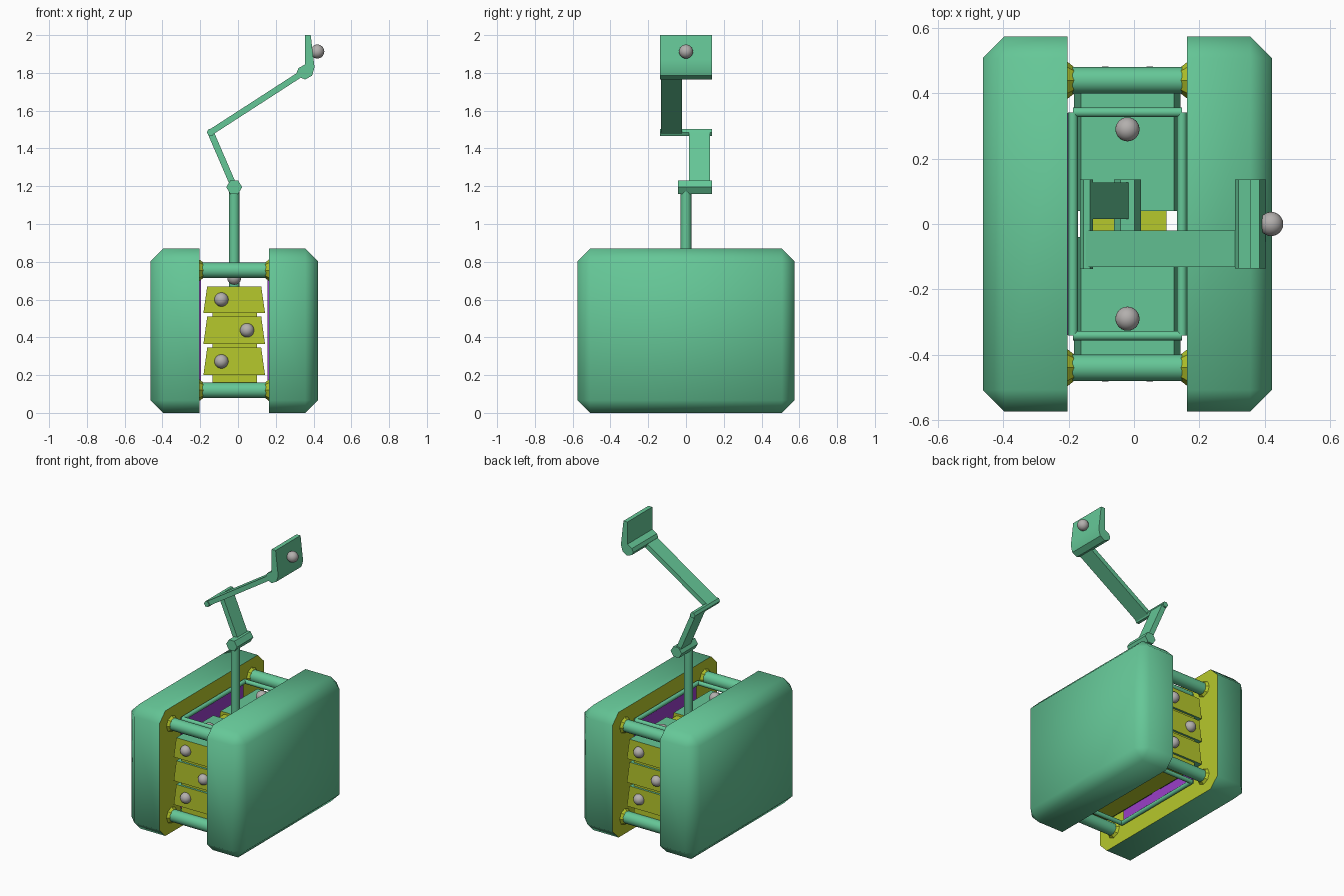
import bpy, bmesh, math
from mathutils import Vector, Matrix

if "Cube" in bpy.data.objects:
    bpy.data.objects.remove(bpy.data.objects["Cube"])

def mat(name, c):
    m = bpy.data.materials.new(name)
    m.diffuse_color = (*c, 1)
    m.use_nodes = True
    m.node_tree.nodes["Principled BSDF"].inputs["Base Color"].default_value = m.diffuse_color
    return m

GREEN = mat("green", (0.13, 0.57, 0.31))
YELLOW = mat("lime yellow", (0.47, 0.58, 0.025))
PURPLE = mat("purple", (0.32, 0.05, 0.58))
GREY = mat("grey", (0.45, 0.43, 0.42))
C = -0.02  # middle of the body in x

def finish(name, bm, mats, rule=None, angle=35):
    bmesh.ops.recalc_face_normals(bm, faces=bm.faces)
    bm.normal_update()
    if rule:
        for f in bm.faces:
            f.material_index = 1 if rule(f) else 0
    me = bpy.data.meshes.new(name)
    bm.to_mesh(me)
    bm.free()
    for m in mats:
        me.materials.append(m)
    ob = bpy.data.objects.new(name, me)
    bpy.context.collection.objects.link(ob)
    bpy.ops.object.select_all(action='DESELECT')
    ob.select_set(True)
    bpy.context.view_layer.objects.active = ob
    bpy.ops.object.shade_smooth_by_angle(angle=math.radians(angle))
    return ob

def box_bm(x0, x1, y0, y1, z0, z1):
    bm = bmesh.new()
    bmesh.ops.create_cube(bm, size=1)
    for v in bm.verts:
        v.co = Vector(((x0, x1)[v.co.x > 0], (y0, y1)[v.co.y > 0], (z0, z1)[v.co.z > 0]))
    return bm

def prism(name, pts, y0, y1, mats, rule=None, angle=35):
    """Front (x, z) outline extruded from y0 to y1."""
    bm = bmesh.new()
    f = bm.faces.new([bm.verts.new((x, y0, z)) for x, z in pts])
    ext = bmesh.ops.extrude_face_region(bm, geom=[f])
    for v in ext["geom"]:
        if isinstance(v, bmesh.types.BMVert):
            v.co.y = y1
    return finish(name, bm, mats, rule, angle)

def rod(name, a, b, r1, m, r2=None, n=24):
    a, b = Vector(a), Vector(b)
    bm = bmesh.new()
    bmesh.ops.create_cone(bm, cap_ends=True, segments=n, radius1=r1,
                          radius2=r1 if r2 is None else r2, depth=(b - a).length)
    rot = Vector((0, 0, 1)).rotation_difference(b - a).to_matrix().to_4x4()
    bm.transform(Matrix.Translation((a + b) / 2) @ rot)
    return finish(name, bm, [m])

def ball(name, p):
    bm = bmesh.new()
    bmesh.ops.create_uvsphere(bm, u_segments=24, v_segments=14, radius=0.037)
    bm.transform(Matrix.Translation(p))
    return finish(name, bm, [GREY])

def hexagon(x, z, rx, rz):
    return [(x + rx * math.cos(k * math.pi / 3), z + rz / 0.866 * math.sin(k * math.pi / 3))
            for k in range(6)]

def arm(name, a, b, t, y0, y1):
    (ax, az), (bx, bz) = a, b
    d = Vector((bx - ax, bz - az)).normalized() * t / 2
    nx, nz = -d.y, d.x
    prism(name, [(ax + nx, az + nz), (bx + nx, bz + nz), (bx - nx, bz - nz), (ax - nx, az - nz)],
          y0, y1, [GREEN])

# Two bevelled side shells with yellow inner faces and purple panels
for side, s in (("left", -1), ("right", 1)):
    inner, outer = C + s * 0.183, C + s * 0.443
    bm = box_bm(min(inner, outer), max(inner, outer), -0.575, 0.575, 0, 0.87)
    edges = [e for e in bm.edges if any(abs(v.co.x - outer) < 1e-4 for v in e.verts)]
    bmesh.ops.bevel(bm, geom=edges, offset=0.067, segments=1, affect='EDGES')
    finish(side + "_shell", bm, [GREEN, YELLOW], lambda f: f.normal.x * s < -0.9, 50)
    p = inner - s * 0.006
    finish(side + "_panel", box_bm(min(p, inner), max(p, inner), -0.34, 0.34, 0.13, 0.745), [PURPLE])

# Cross bars with flared collars, and thin rectangular frames
for level, z in (("upper", 0.755), ("lower", 0.12)):
    for end, y in (("front", -0.44), ("back", 0.44)):
        rod(f"{level}_{end}_bar", (C - 0.183, y, z), (C + 0.183, y, z), 0.041, GREEN)
        for s in (-1, 1):
            rod(f"{level}_{end}_collar", (C + s * 0.183, y, z), (C + s * 0.160, y, z), 0.056, YELLOW, 0.038, 8)
        y = math.copysign(0.342, y)
        rod(f"{level}_{end}_frame_tube", (C - 0.167, y, z), (C + 0.167, y, z), 0.015, GREEN, n=12)
    for s in (-1, 1):
        x = C + s * 0.167
        rod(f"{level}_frame_side_tube", (x, -0.342, z), (x, 0.342, z), 0.015, GREEN, n=12)

# Stacked tapered drawers at front and back around a core, with knobs
finish("core", box_bm(C - 0.115, C + 0.12, -0.43, 0.43, 0.16, 0.655), [YELLOW])
for end, s in (("front", -1), ("back", 1)):
    for z0, z1, k in ((0.2, 0.345, -0.068), (0.365, 0.51, 0.068), (0.53, 0.67, -0.068)):
        prism(end + "_drawer", [(C - 0.163, z0), (C + 0.163, z0), (C + 0.143, z1), (C - 0.143, z1)],
              s * 0.04, s * 0.445, [GREEN, YELLOW], lambda f: abs(f.normal.y) > 0.9)
        ball(end + "_knob", (C - s * k, s * 0.446, (z0 + z1) / 2))
    ball(end + "_top_knob", (C, s * 0.29, 0.715))

# Mast and folding arm
rod("mast", (C, 0, 0.6), (C, 0, 1.19), 0.028, GREEN)
prism("shoulder_hinge", hexagon(C, 1.195, 0.042, 0.035), -0.042, 0.137, [GREEN])
arm("lower_arm", (C, 1.195), (-0.145, 1.485), 0.034, 0.016, 0.127)
prism("elbow_hinge", hexagon(-0.145, 1.485, 0.02, 0.018), -0.138, 0.137, [GREEN])
arm("upper_arm", (-0.145, 1.485), (0.35, 1.805), 0.032, -0.132, -0.02)

# Head plate with its knob
prism("head", [(0.31, 1.80), (0.32, 1.78), (0.355, 1.765), (0.392, 1.785), (0.405, 1.83),
               (0.40, 1.87), (0.385, 2.0), (0.355, 2.0), (0.355, 1.845), (0.32, 1.825)],
      -0.137, 0.137, [GREEN])
ball("head_knob", (0.42, 0, 1.913))
